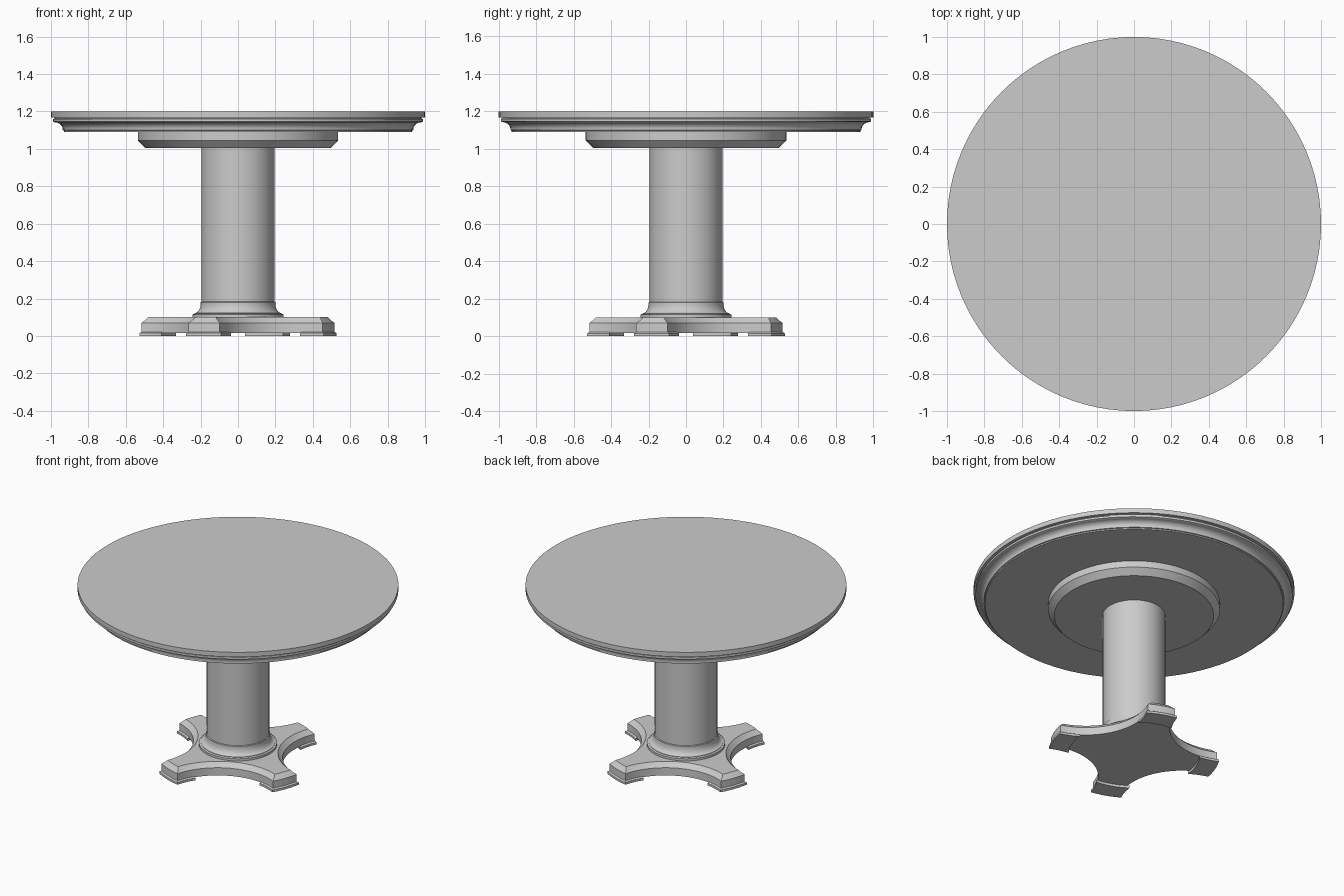
import bpy
import bmesh
from math import acos, cos, sin, pi, radians

SIDES = 96
BASE_R = 0.535        # outer radius of the four-armed base
SCOOP_R = 0.389       # radius of the round bites between the arms
SCOOP_C = 0.689       # distance of the bite centres from the axis
ARM_ANGLE = radians(-20.6)

old = bpy.data.objects.get("Cube")
if old:
    bpy.data.objects.remove(old, do_unlink=True)

# One plain grey finish for the whole table
grey = bpy.data.materials.new("plain_grey")
grey.use_nodes = True
colour = (0.6, 0.6, 0.6, 1)
grey.diffuse_color = colour
grey.node_tree.nodes["Principled BSDF"].inputs["Base Color"].default_value = colour


def finish(name, bm):
    bmesh.ops.recalc_face_normals(bm, faces=bm.faces)
    mesh = bpy.data.meshes.new(name)
    bm.to_mesh(mesh)
    bm.free()
    mesh.materials.append(grey)
    obj = bpy.data.objects.new(name, mesh)
    bpy.context.collection.objects.link(obj)
    bpy.ops.object.select_all(action="DESELECT")
    obj.select_set(True)
    bpy.context.view_layer.objects.active = obj
    bpy.ops.object.shade_smooth_by_angle(angle=radians(25))
    return obj


def loft(name, outlines):
    """Skin a stack of equal-length outlines and cap both ends."""
    bm = bmesh.new()
    rings = [[bm.verts.new(p) for p in outline] for outline in outlines]
    for low, high in zip(rings, rings[1:]):
        for i in range(len(low)):
            j = (i + 1) % len(low)
            bm.faces.new((low[i], low[j], high[j], high[i]))
    bm.faces.new(rings[0][::-1])
    bm.faces.new(rings[-1])
    return finish(name, bm)


def lathe(name, profile):
    turn = [2 * pi * i / SIDES for i in range(SIDES)]
    return loft(name, [[(r * cos(a), r * sin(a), z) for a in turn]
                       for r, z in profile])


def cove(r0, z0, r1, z1, steps=8):
    """Concave quarter curve, steep at the first point and flat at the last."""
    turn = [pi / 2 * i / steps for i in range(steps + 1)]
    return [(r0 + (r1 - r0) * (1 - cos(t)), z0 + (z1 - z0) * sin(t))
            for t in turn]


def half_angle(radius, inset):
    """Half the angle an arm spans at a given radius."""
    r = SCOOP_R + inset
    return pi / 4 - acos((radius ** 2 + SCOOP_C ** 2 - r * r)
                         / (2 * radius * SCOOP_C))


def arc(radius, start, end, steps, z):
    return [(radius * cos(start + (end - start) * i / steps),
             radius * sin(start + (end - start) * i / steps), z)
            for i in range(steps + 1)]


def cross_outline(inset, z):
    """Round plan with four bites, shrunk evenly by the inset."""
    points = []
    radius, bite = BASE_R - inset, SCOOP_R + inset
    half = half_angle(radius, inset)
    for k in range(4):
        mid = ARM_ANGLE + k * pi / 2
        points += arc(radius, mid - half, mid + half, 6, z)
        diag = mid + pi / 4
        cx, cy = SCOOP_C * cos(diag), SCOOP_C * sin(diag)
        gap = pi / 4 - half
        swing = acos((SCOOP_C - radius * cos(gap)) / bite)
        curve = arc(bite, diag + pi + swing, diag + pi - swing, 24, z)
        points += [(x + cx, y + cy, z) for x, y, _ in curve[1:-1]]
    return points


def foot_outline(mid, inset, z):
    """End piece of an arm, between an inner and an outer arc."""
    radii = [0.41 + (BASE_R - inset - 0.41) * i / 6 for i in range(7)]
    sides = [(r, half_angle(r, inset)) for r in radii]
    points = arc(radii[-1], mid - sides[-1][1], mid + sides[-1][1], 6, z)
    points += [(r * cos(mid + h), r * sin(mid + h), z) for r, h in sides[-2:0:-1]]
    points += arc(radii[0], mid + sides[0][1], mid - sides[0][1], 6, z)
    points += [(r * cos(mid - h), r * sin(mid - h), z) for r, h in sides[1:-1]]
    return points


# Round top with a moulded edge
lathe("table_top", [(0.93, 1.09), (0.93, 1.098), (0.937, 1.1)]
      + cove(0.937, 1.104, 0.98, 1.142)
      + [(0.988, 1.146), (0.988, 1.16), (0.98, 1.162), (0.98, 1.168),
         (1.0, 1.168), (1.0, 1.2)])

# Bevelled disc under the top
lathe("support_disc", [(0.497, 1.005), (0.535, 1.045), (0.535, 1.09)])

# Column and its flared collar
lathe("column", [(0.195, 0.17), (0.195, 1.01)])
lathe("column_collar", [(0.243, 0.095), (0.243, 0.115), (0.232, 0.119)]
      + cove(0.2, 0.172, 0.232, 0.122)[::-1]
      + [(0.2, 0.18), (0.195, 0.183)])

# Four-armed base with a bevelled upper edge
loft("pedestal_base", [cross_outline(d, z) for d, z in
                       [(0.01, 0.017), (0.01, 0.07), (0.03, 0.088), (0.04, 0.1)]])

# Low foot under the end of each arm
for k in range(4):
    mid = ARM_ANGLE + k * pi / 2
    loft(f"foot_{k + 1}", [foot_outline(mid, d, z) for d, z in
                           [(0, 0), (0, 0.015), (0.01, 0.022)]])
